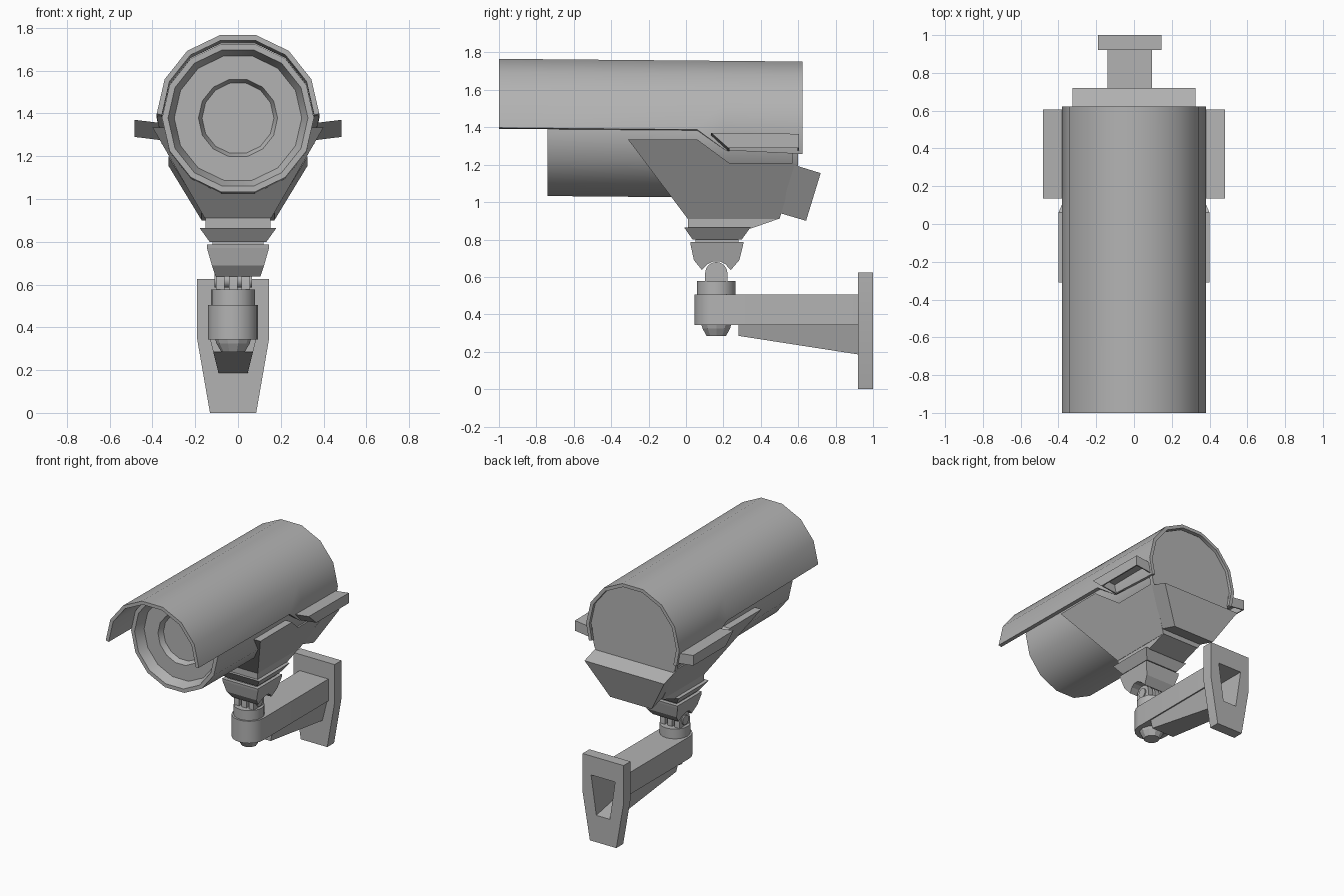
import bpy, bmesh, math
from mathutils import Vector

if "Cube" in bpy.data.objects:
    bpy.data.objects.remove(bpy.data.objects["Cube"])

AX = -0.023   # x centre of the wall bracket
PY = 0.162    # y centre of the swivel
N = 14        # sides of the barrel and hood

grey = bpy.data.materials.new('dark_grey')
grey.diffuse_color = (.45, .45, .45, 1)
grey.use_nodes = True
grey.node_tree.nodes["Principled BSDF"].inputs["Base Color"].default_value = grey.diffuse_color


def activate(ob):
    bpy.ops.object.select_all(action='DESELECT')
    ob.select_set(True)
    bpy.context.view_layer.objects.active = ob


def shade(ob):
    activate(ob)
    bpy.ops.object.shade_smooth_by_angle(angle=math.radians(31))


def finish(name, bm, smooth=False):
    bmesh.ops.recalc_face_normals(bm, faces=bm.faces)
    me = bpy.data.meshes.new(name)
    bm.to_mesh(me)
    bm.free()
    me.materials.append(grey)
    ob = bpy.data.objects.new(name, me)
    bpy.context.collection.objects.link(ob)
    if smooth:
        shade(ob)
    return ob


def loft_bm(sections):
    """Skin equal-length closed sections and cap both ends."""
    bm = bmesh.new()
    rings = [[bm.verts.new(p) for p in s] for s in sections]
    n = len(rings[0])
    for a, b in zip(rings, rings[1:]):
        for i in range(n):
            j = (i + 1) % n
            bm.faces.new((a[i], a[j], b[j], b[i]))
    bm.faces.new(rings[0])
    bm.faces.new(rings[-1])
    return bm


def loft(name, sections, smooth=False):
    return finish(name, loft_bm(sections), smooth)


def prism(name, pts, width, cx=0.0):
    """Side profile (y, z) extruded across x; half width depends on z."""
    return loft(name, [[(cx + s * width(z), y, z) for y, z in pts] for s in (-1, 1)])


def rect(cx, hx, y0, y1, z):
    return [(cx - hx, y0, z), (cx + hx, y0, z), (cx + hx, y1, z), (cx - hx, y1, z)]


def circle_z(r, z, n):
    return [(AX + r * math.cos(2 * math.pi * i / n), PY + r * math.sin(2 * math.pi * i / n), z)
            for i in range(n)]


def axis_z(y):    # the housing droops very slightly to the back
    return 1.395 - 0.009 * (y + 1)


# Barrel with recessed front, lens well and a rear rim that closes the hood
profile = [(.364, .60), (.364, .57), (.355, .57), (.355, -.74), (.327, -.74), (.298, -.67),
           (.185, -.67), (.168, -.63)]
loft('barrel', [[(r * math.cos(2 * math.pi * i / N), y, axis_z(y) - .014 + r * math.sin(2 * math.pi * i / N))
                 for i in range(N)] for r, y in profile], True)

# Sun hood: half-round shell with side skirts at the back
bm = bmesh.new()
R = .368


def hood_vert(y, a):
    return bm.verts.new((R * math.cos(a), y, axis_z(y) + R * math.sin(a)))


cols = [[hood_vert(y, 2 * math.pi * i / N) for i in range(N // 2 + 1)] for y in (-1, .06, .21, .622)]
for a, b in zip(cols, cols[1:]):
    for i in range(N // 2):
        bm.faces.new((a[i], a[i + 1], b[i + 1], b[i]))
for s, k in ((1, 0), (-1, N // 2)):
    low = [bm.verts.new((s * .345, y, z)) for y, z in ((.21, 1.28), (.622, 1.26))]
    bm.faces.new((cols[1][k], cols[2][k], low[0]))
    bm.faces.new((cols[2][k], cols[3][k], low[1], low[0]))
hood = finish('sun_hood', bm)
m = hood.modifiers.new('thickness', 'SOLIDIFY')
m.thickness = .025
m.offset = 0
activate(hood)
bpy.ops.object.modifier_apply(modifier=m.name)
shade(hood)
# keep the skirt fold crisp so the hood shades evenly along its length
sharp = hood.data.attributes.get('sharp_edge') or hood.data.attributes.new('sharp_edge', 'BOOLEAN', 'EDGE')
for e in hood.data.edges:
    p, q = (hood.data.vertices[i].co for i in e.vertices)
    if all(abs(v.z - axis_z(v.y)) < .02 and abs(v.x) > .3 for v in (p, q)):
        sharp.data[e.index].value = True

# Side flanges of the hood, hollowed from below
for s, side in ((1, 'right'), (-1, 'left')):
    pts = [(.135, 1.365), (.605, 1.36), (.605, 1.285), (.225, 1.285)]
    bm = loft_bm([[(s * x, y, z + dz) for y, z in pts] for x, dz in ((.345, -.012), (.483, .005))])
    bmesh.ops.recalc_face_normals(bm, faces=bm.faces)
    under = min(bm.faces, key=lambda f: f.calc_center_median().z)
    bmesh.ops.inset_region(bm, faces=[under], thickness=.012)
    ext = bmesh.ops.extrude_discrete_faces(bm, faces=[under])['faces']
    bmesh.ops.translate(bm, verts=ext[0].verts, vec=Vector((0, 0, .06)))
    finish('hood_flange_' + side, bm)


# Tapered cradle below the barrel, with its rear cap
def cradle_w(z):
    return .155 + .576 * max(0, z - .91)


prism('cradle', [(-.31, 1.335), (.06, 1.335), (.23, 1.21), (.59, 1.21), (.585, 1.19), (.50, .91), (.01, .91)],
      cradle_w)
prism('cradle_base', [(.01, .912), (.01, .86), (.35, .86), (.50, .912)], lambda z: .153)
loft('rear_cap', [[(-wt, y1, z1), (wt, y1, z1), (wb, y0, z0), (-wb, y0, z0)]
                  for y1, z1, y0, z0, wt, wb in ((.58, 1.198, .50, .942, .325, .17),
                                                 (.72, 1.155, .642, .90, .325, .17))])

# Swivel mount: flared plate, spacer and cup
loft('mount_plate', [rect(0, .18, -.01, .345, .865), rect(0, .133, .035, .298, .80)])
loft('mount_spacer', [rect(0, .12, .05, .28, .81), rect(0, .12, .05, .28, .78)])
prism('mount_cup', [(.023, .787), (.025, .77), (.042, .69), (.085, .637), (.115, .668), (.145, .683),
                    (.18, .683), (.21, .668), (.24, .637), (.285, .69), (.305, .77), (.308, .787)],
      lambda z: .145 if z > .76 else .105 + .04 * (z - .637) / .123)


# Hinge lugs and pin
def lug(name, x0, x1):
    arc = [(PY + .06 * math.cos(a), .62 + .06 * math.sin(a)) for a in [math.pi * i / 8 for i in range(9)]]
    pts = arc + [(PY - .06, .565), (PY + .06, .565)]
    loft(name, [[(AX + x, y, z) for y, z in pts] for x in (x0, x1)], True)


for i, x in enumerate((-.08, -.02, .04)):
    lug('hinge_lug_%d' % (i + 1), x, x + .04)
loft('hinge_pin', [[(AX + x, PY + .035 * math.cos(math.pi * i / 6), .62 + .035 * math.sin(math.pi * i / 6))
                    for i in range(12)] for x in (-.088, .088)], True)

# Swivel collar and lower nut
loft('swivel_collar', [circle_z(.103, z, 20) for z in (.50, .577)], True)
loft('swivel_nut', [circle_z(r, z, 10) for r, z in ((.085, .35), (.078, .325), (.055, .285))])

# Wall arm with rounded head, gusset and wall plate
plan = [(AX + .117 * math.cos(a), PY + .117 * math.sin(a)) for a in [-math.pi * i / 10 for i in range(11)]]
plan += [(AX - .117, .925), (AX + .117, .925)]
arm = loft('wall_arm', [[(x, y, z) for x, y in plan] for z in (.343, .505)])
gusset = prism('arm_gusset', [(.28, .346), (.28, .285), (.925, .185), (.925, .346)],
               lambda z: .068 + .25 * (z - .185), AX)
outline = [(-.168, .625), (.168, .625), (.168, .345), (.108, 0), (-.108, 0), (-.168, .345)]
plate = loft('wall_plate', [[(AX + x, y, z) for x, z in outline] for y in (.92, 1.0)])

# Hollow through the plate into the arm
cutter = prism('arm_hollow_cutter', [(1.02, .485), (1.02, .195), (.35, .30), (.35, .485)],
               lambda z: min(.098, .052 + .25 * (z - .185)), AX)
cutter.hide_render = True
for ob in (arm, gusset, plate):
    b = ob.modifiers.new('hollow', 'BOOLEAN')
    b.operation = 'DIFFERENCE'
    b.solver = 'EXACT'
    b.object = cutter
    activate(ob)
    bpy.ops.object.modifier_apply(modifier=b.name)
    shade(ob)
bpy.data.objects.remove(cutter)
